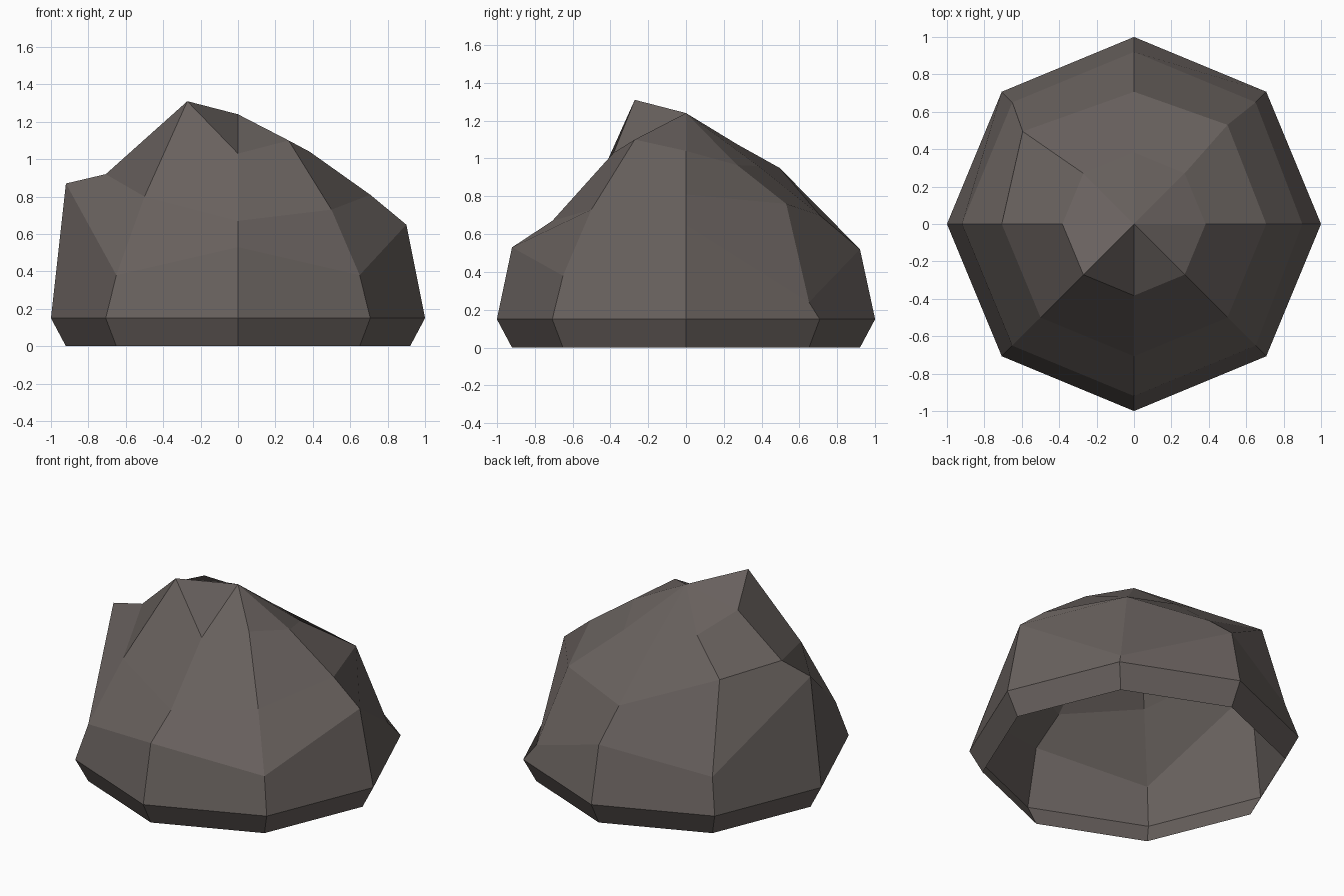
import bpy, bmesh, math

if "Cube" in bpy.data.objects:
    bpy.data.objects.remove(bpy.data.objects["Cube"])

# Stone colour
stone = bpy.data.materials.new("grey_brown_stone")
stone.diffuse_color = (0.14, 0.12, 0.112, 1)
stone.use_nodes = True
stone.node_tree.nodes["Principled BSDF"].inputs["Base Color"].default_value = stone.diffuse_color

# Rings of an eight-sided dome: radius and heights at 0, 45 ... 315 degrees
RINGS = [
    (0.92, [0.0] * 8),
    (1.0, [0.15] * 8),
    (0.92, [0.65, 0.24, 0.52, 0.375, 0.87, 0.38, 0.53, 0.38]),
    (0.707, [0.81, 0.76, 0.70, 0.95, 0.92, 0.80, 0.67, 0.73]),
    (0.383, [1.04, 0.965, 0.96, 1.075, 1.17, 1.31, 1.03, 1.10]),
]

bm = bmesh.new()
rings = []
for r, heights in RINGS:
    rings.append([bm.verts.new((r * math.cos(i * math.pi / 4),
                                r * math.sin(i * math.pi / 4), z))
                  for i, z in enumerate(heights)])
apex = bm.verts.new((0, 0, 1.24))

# Slightly knocked corners
rings[2][0].co.x = 0.90
rings[3][3].co.xy = (-0.595, 0.495)
rings[3][1].co.xy = (0.50, 0.53)

# Side faces and crown; the underside stays open
for i in range(8):
    j = (i + 1) % 8
    for low, high in zip(rings, rings[1:]):
        bm.faces.new((low[i], low[j], high[j], high[i]))
    bm.faces.new((rings[-1][i], rings[-1][j], apex))

mesh = bpy.data.meshes.new("rock")
bm.to_mesh(mesh)
bm.free()
mesh.materials.append(stone)
rock = bpy.data.objects.new("rock", mesh)
bpy.context.collection.objects.link(rock)
